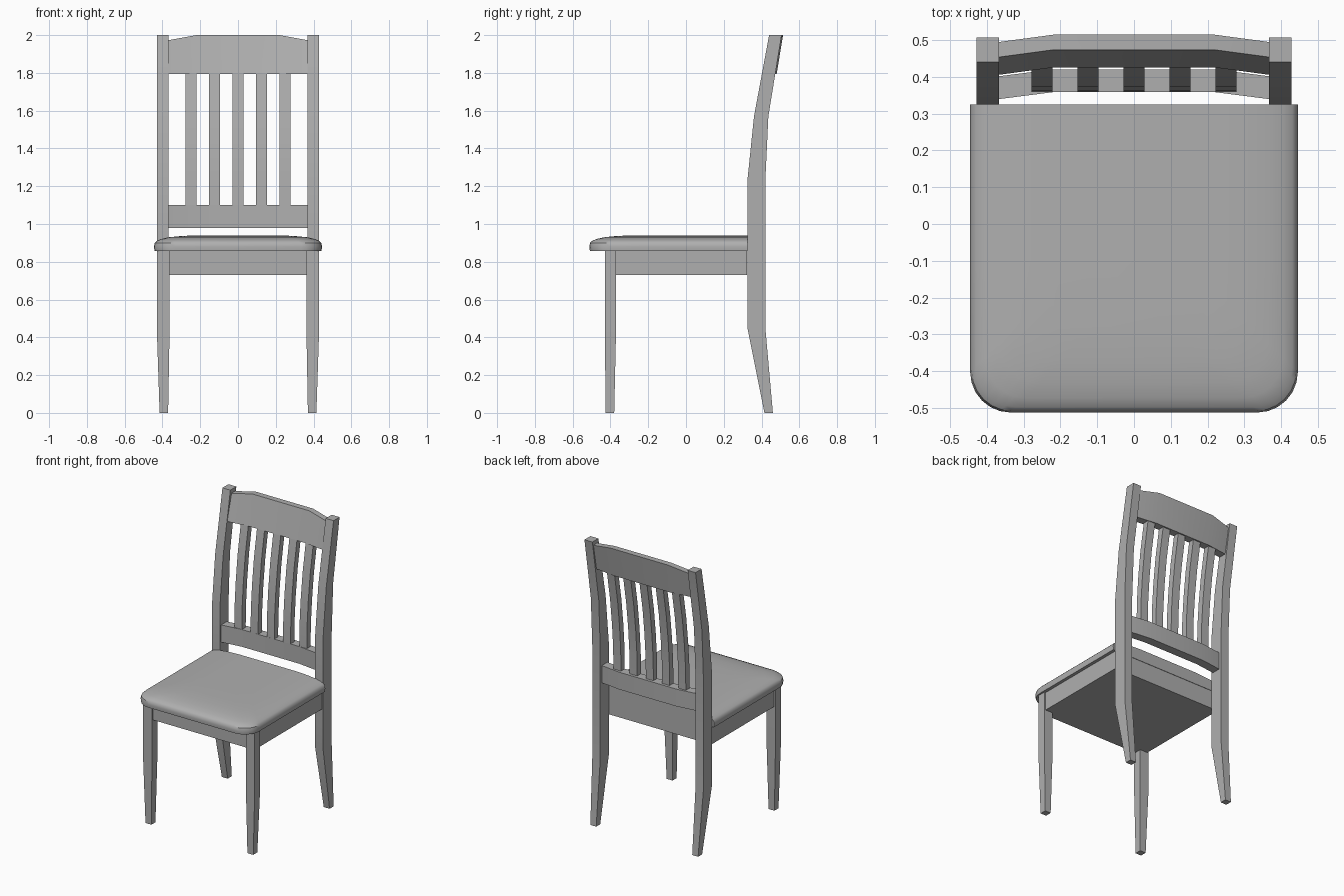
import bpy, bmesh, math

if "Cube" in bpy.data.objects:
    bpy.data.objects.remove(bpy.data.objects["Cube"])

# dark grey finish shared by every part
finish = bpy.data.materials.new("dark_grey")
finish.diffuse_color = (0.43, 0.43, 0.43, 1)
finish.use_nodes = True
finish.node_tree.nodes["Principled BSDF"].inputs["Base Color"].default_value = finish.diffuse_color


def loft(name, rings):
    """Skin a list of equal-length closed rings and cap both ends."""
    bm = bmesh.new()
    loops = [[bm.verts.new(p) for p in ring] for ring in rings]
    n = len(loops[0])
    for a, b in zip(loops, loops[1:]):
        for i in range(n):
            j = (i + 1) % n
            bm.faces.new((a[i], a[j], b[j], b[i]))
    bm.faces.new(loops[0][::-1])
    bm.faces.new(loops[-1])
    bmesh.ops.recalc_face_normals(bm, faces=bm.faces)
    mesh = bpy.data.meshes.new(name)
    bm.to_mesh(mesh)
    bm.free()
    mesh.materials.append(finish)
    ob = bpy.data.objects.new(name, mesh)
    bpy.context.collection.objects.link(ob)
    return ob


def post(name, sections):
    """Rectangular bar through sections (z, x0, x1, y0, y1)."""
    return loft(name, [[(x0, y0, z), (x1, y0, z), (x1, y1, z), (x0, y1, z)]
                       for z, x0, x1, y0, y1 in sections])


def mirror(ob):
    ob.modifiers.new("mirror", "MIRROR").use_axis[0] = True


def rail(name, z0, front0, back0, front1, back1, stations):
    """Bowed rail through stations (x, dy, z_top), mirrored about x = 0."""
    full = [(-x, d, z) for x, d, z in stations[::-1]] + stations
    return loft(name, [[(x, front0 + d, z0), (x, back0 + d, z0),
                        (x, back1 + d, z), (x, front1 + d, z)]
                       for x, d, z in full])


# front legs, tapered toward the floor
mirror(post("front_leg", [
    (0, 0.37, 0.415, -0.425, -0.38),
    (0.45, 0.362, 0.43, -0.43, -0.37),
    (0.87, 0.362, 0.43, -0.43, -0.37)]))

# back legs running up into the backrest posts
mirror(post("back_post", [
    (0, 0.37, 0.415, 0.415, 0.46),
    (0.45, 0.367, 0.428, 0.325, 0.42),
    (1.23, 0.367, 0.428, 0.325, 0.42),
    (1.57, 0.367, 0.428, 0.36, 0.436),
    (2.0, 0.367, 0.428, 0.44, 0.506)]))

# apron block under the seat
post("apron", [(z, -0.42, 0.42, -0.42, 0.322) for z in (0.73, 0.862)])


# cushioned seat: rounded front corners, straight back
def seat_ring(z, o):
    w, f, r = 0.445 - o, -0.512 + o, 0.11
    right = [(w, 0.325, z), (w, -0.1, z)]
    for i in range(7):
        a = math.radians(15 * i)
        right.append((w - r + r * math.cos(a), f + r - r * math.sin(a), z))
    return right + [(-x, y, z) for x, y, z in right[::-1]]


loft("seat", [seat_ring(z, o) for z, o in (
    (0.857, 0.003), (0.88, 0), (0.9, 0.004), (0.911, 0.015), (0.921, 0.04),
    (0.93, 0.08), (0.936, 0.14), (0.94, 0.22))])

# bowed lower and top back rails
rail("lower_rail", 0.98, 0.358, 0.42, 0.358, 0.42,
     [(0.22, 0, 1.1), (0.369, -0.019, 1.1)])
rail("top_rail", 1.795, 0.425, 0.48, 0.473, 0.514,
     [(0.22, 0, 2.0), (0.369, -0.02, 1.973)])

# five curved slats
for i in range(-2, 3):
    cx = i * 0.125
    post("slat", [(z, cx - 0.029, cx + 0.029, y, y + 0.042) for z, y in (
        (1.08, 0.358), (1.25, 0.361), (1.42, 0.374), (1.6, 0.395), (1.82, 0.433))])

# soft bends, crisp edges
for ob in bpy.data.objects:
    ob.select_set(True)
    bpy.context.view_layer.objects.active = ob
bpy.ops.object.shade_smooth_by_angle(angle=math.radians(35))
